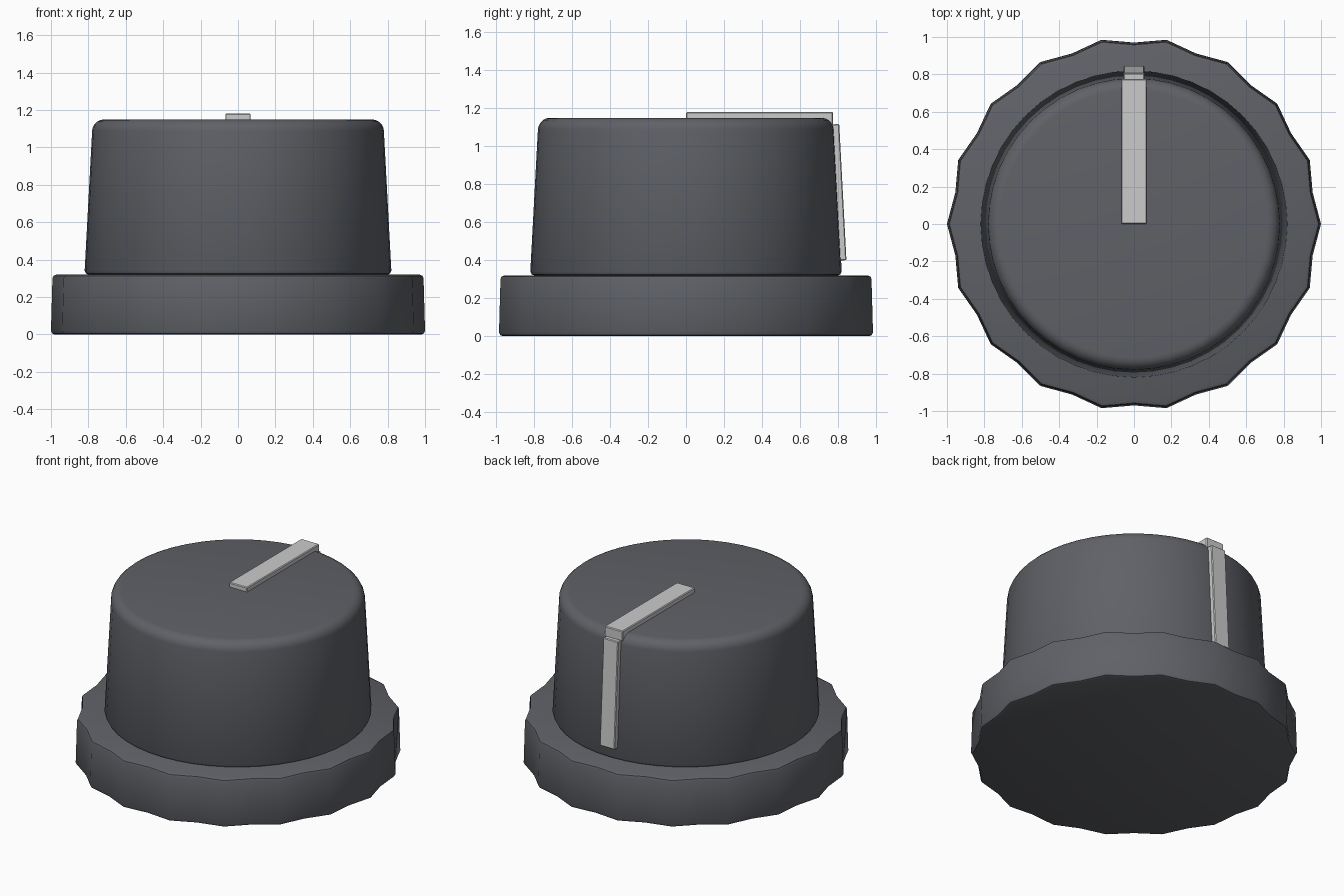
import bpy, bmesh
from math import sin, cos, tau, radians

if "Cube" in bpy.data.objects:
    bpy.data.objects.remove(bpy.data.objects["Cube"])


def material(name, rgb):
    m = bpy.data.materials.new(name)
    m.diffuse_color = (*rgb, 1)
    m.use_nodes = True
    m.node_tree.nodes["Principled BSDF"].inputs["Base Color"].default_value = m.diffuse_color
    return m


DARK = material("dark_grey", (0.115, 0.12, 0.135))
LIGHT = material("light_grey", (0.8, 0.8, 0.82))


def finish(name, bm, mat, bevel=0):
    bmesh.ops.recalc_face_normals(bm, faces=bm.faces)
    me = bpy.data.meshes.new(name)
    bm.to_mesh(me)
    bm.free()
    me.materials.append(mat)
    ob = bpy.data.objects.new(name, me)
    bpy.context.collection.objects.link(ob)
    if bevel:
        mod = ob.modifiers.new("bevel", 'BEVEL')
        mod.width, mod.segments = bevel, 1
    else:
        bpy.ops.object.select_all(action='DESELECT')
        ob.select_set(True)
        bpy.context.view_layer.objects.active = ob
        bpy.ops.object.shade_smooth_by_angle(angle=radians(35))
    return ob


def lathe(name, profile, n, valley=1.0):
    """Closed turned solid; every second side point is scaled by valley."""
    bm = bmesh.new()
    rings = []
    for r, z in profile:
        rings.append([bm.verts.new((r * (valley if i % 2 else 1) * cos(tau * i / n),
                                    r * (valley if i % 2 else 1) * sin(tau * i / n), z))
                      for i in range(n)])
    for a, b in zip(rings, rings[1:]):
        for i in range(n):
            j = (i + 1) % n
            bm.faces.new((a[i], a[j], b[j], b[i]))
    bm.faces.new(rings[0])
    bm.faces.new(rings[-1])
    return finish(name, bm, DARK)


def bar(name, side, half_width):
    """Extrude a y-z outline across x."""
    bm = bmesh.new()
    a = [bm.verts.new((-half_width, y, z)) for y, z in side]
    b = [bm.verts.new((half_width, y, z)) for y, z in side]
    bm.faces.new(a)
    bm.faces.new(b)
    for i in range(len(a)):
        j = (i + 1) % len(a)
        bm.faces.new((a[i], a[j], b[j], b[i]))
    return finish(name, bm, LIGHT, 0.005)


# scalloped skirt with 18 points
lathe("skirt", [(0.98, 0), (0.993, 0.005), (1.0, 0.02), (0.992, 0.30),
                (0.987, 0.313), (0.972, 0.32)], 36, 0.97)

# tapered cap with a rounded top edge
R = 0.065
top_edge = [(0.715 + R * cos(radians(a)), 1.15 - R + R * sin(radians(a)))
            for a in (3, 18, 36, 54, 72, 90)]
lathe("cap", [(0.795, 0.318), (0.812, 0.325), (0.82, 0.34)] + top_edge, 48)

# pointer line over the top and down the back
bar("top_pointer", [(0, 1.11), (0.775, 1.11), (0.775, 1.18), (0, 1.18)], 0.068)
bar("side_pointer", [(0.765, 0.397), (0.845, 0.40), (0.807, 1.117), (0.727, 1.113)], 0.056)
